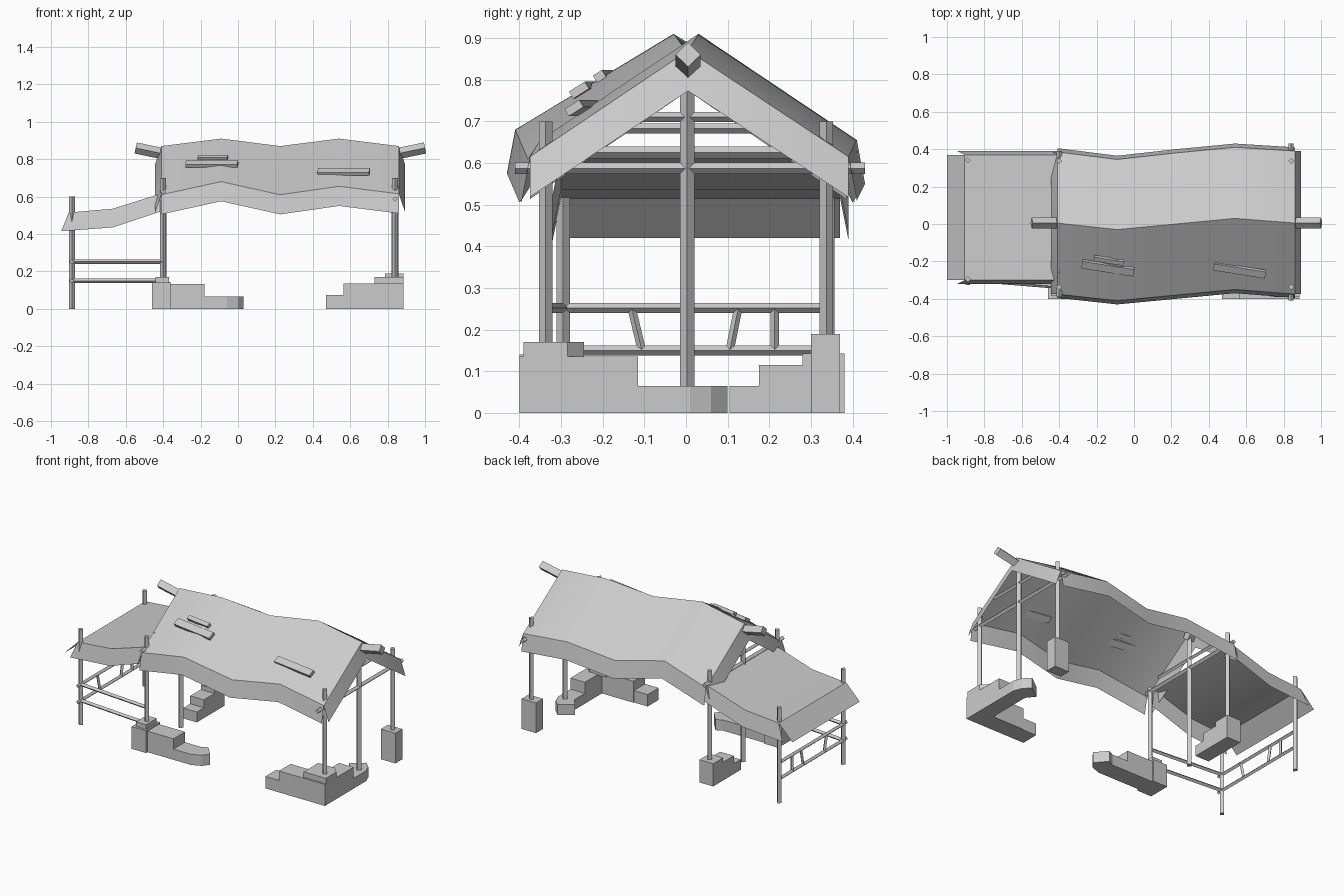
import bpy, bmesh, math
from mathutils import Vector, Euler

cube = bpy.data.objects.get("Cube")
if cube:
    bpy.data.objects.remove(cube, do_unlink=True)

grey = bpy.data.materials.new("weathered grey")
grey.use_nodes = True
colour = (0.6, 0.6, 0.6, 1)
grey.diffuse_color = colour
grey.node_tree.nodes["Principled BSDF"].inputs["Base Color"].default_value = colour


def finish(name, bm, smooth=False):
    bmesh.ops.recalc_face_normals(bm, faces=bm.faces[:])
    mesh = bpy.data.meshes.new(name)
    bm.to_mesh(mesh)
    bm.free()
    mesh.materials.append(grey)
    obj = bpy.data.objects.new(name, mesh)
    bpy.context.collection.objects.link(obj)
    if smooth:
        bpy.ops.object.select_all(action="DESELECT")
        obj.select_set(True)
        bpy.context.view_layer.objects.active = obj
        bpy.ops.object.shade_smooth_by_angle(angle=math.radians(30))
    return obj


def strips(name, rows_list):
    """Sheets made by bridging neighbouring rows of points."""
    bm = bmesh.new()
    for rows in rows_list:
        grid = [[bm.verts.new(p) for p in row] for row in rows]
        for a, b in zip(grid, grid[1:]):
            for i in range(len(a) - 1):
                bm.faces.new((a[i], a[i + 1], b[i + 1], b[i]))
    bmesh.ops.remove_doubles(bm, verts=bm.verts[:], dist=0.0005)
    return finish(name, bm, smooth=True)


def pole(name, start, end, radius=0.016):
    """Four-sided timber between two points."""
    a, b = Vector(start), Vector(end)
    bm = bmesh.new()
    bmesh.ops.create_cone(bm, cap_ends=True, segments=4, radius1=radius,
                          radius2=radius, depth=(b - a).length)
    obj = finish(name, bm)
    obj.location = (a + b) / 2
    obj.rotation_euler = (b - a).to_track_quat("Z", "Y").to_euler()


def prism(name, outline, top, bottom=0):
    """Stone block extruded from a footprint."""
    bm = bmesh.new()
    face = bm.faces.new([bm.verts.new((x, y, bottom)) for x, y in outline])
    side = bmesh.ops.extrude_face_region(bm, geom=[face])["geom"]
    for v in side:
        if isinstance(v, bmesh.types.BMVert):
            v.co.z = top
    finish(name, bm)


def block(name, x0, x1, y0, y1, top, bottom=0):
    prism(name, [(x0, y0), (x1, y0), (x1, y1), (x0, y1)], top, bottom)


# Main roof: wavy ridge and eaves with hanging eave and gable flaps
xs = [-0.41, -0.09, 0.225, 0.54, 0.86]
ridge = list(zip(xs, [0.005, -0.03, 0, 0.03, 0.005], [0.87, 0.91, 0.87, 0.91, 0.87]))
eave_z = [0.61, 0.68, 0.61, 0.655, 0.615]
front = list(zip(xs, [-0.375, -0.41, -0.38, -0.35, -0.375], eave_z))
back = list(zip(xs, [0.385, 0.345, 0.38, 0.41, 0.39], eave_z))


def shifted(row, dx, dy, dz):
    return [(x + dx, y + dy, z + dz) for x, y, z in row]


roof = [[shifted(front, 0, -0.02, -0.105), front, ridge, back,
         shifted(back, 0, 0.02, -0.105)]]
for end, out in ((0, -0.033), (-1, 0.033)):
    edge = [front[end], ridge[end], back[end]]
    roof.append([edge, shifted(edge, out, 0, -0.097)])
strips("main_roof", roof)

# Lean-to roof with side flaps
profile = [(-0.40, 0.62), (-0.67, 0.535), (-0.905, 0.515), (-1.0, 0.42)]
low = [(-0.40, 0.525), (-0.67, 0.435), (-0.945, 0.415)]
lean = [[[(x, y, z) for x, z in profile] for y in (-0.30, 0.37)]]
for y, out in ((-0.30, -0.02), (0.37, 0.02)):
    lean.append([[(x, y, z) for x, z in profile[:3]],
                 [(x, y + out, z) for x, z in low]])
strips("lean_to_roof", lean)

# Ridge beam ends
pole("ridge_beam_left", (-0.547, 0.005, 0.86), (-0.38, 0.005, 0.825), 0.03)
pole("ridge_beam_right", (1.0, 0.005, 0.86), (0.83, 0.005, 0.825), 0.03)

# Loose planks lodged in the front slope
for x, y, z, length, width in ((-0.14, -0.235, 0.775, 0.28, 0.045),
                               (-0.135, -0.195, 0.808, 0.16, 0.026),
                               (0.565, -0.247, 0.732, 0.28, 0.042)):
    bm = bmesh.new()
    bmesh.ops.create_cube(bm, size=1)
    for v in bm.verts:
        v.co = (v.co.x * length, v.co.y * width, v.co.z * 0.02)
    plank = finish("roof_plank", bm)
    plank.location = (x, y, z)
    plank.rotation_euler = Euler((math.radians(32), 0, math.radians(-9)))

# Main posts, gable poles and cross beams
for x in (-0.40, 0.84):
    for y in (-0.337, 0.337):
        pole("main_post", (x, y, 0.1), (x, y, 0.70))
    pole("gable_pole", (x, 0.003, 0 if x < 0 else 0.05), (x, 0.003, 0.85), 0.018)
pole("tie_beam_right", (0.84, -0.41, 0.587), (0.84, 0.43, 0.587), 0.014)
pole("tie_beam_left", (-0.40, -0.39, 0.625), (-0.40, 0.39, 0.625), 0.014)
pole("collar_beam_right", (0.84, -0.21, 0.71), (0.84, 0.21, 0.71), 0.012)
pole("collar_beam_left", (-0.40, -0.26, 0.683), (-0.40, 0.26, 0.683), 0.012)

# Lean-to posts and railing
for y in (-0.295, 0.34):
    pole("lean_to_post", (-0.888, y, 0), (-0.888, y, 0.60))
for z in (0.252, 0.15):
    pole("end_rail", (-0.888, -0.325, z), (-0.888, 0.34, z), 0.012)
    pole("front_rail", (-0.89, -0.295, z), (-0.40, -0.335, z), 0.012)
for top_y, low_y in ((-0.13, -0.106), (0.125, 0.105), (0.213, 0.213)):
    pole("rail_slat", (-0.888, top_y, 0.25), (-0.888, low_y, 0.15), 0.01)

# Right front footing: corner with two stepped arms
prism("right_footing", [(0.885, -0.40), (0.885, -0.115), (0.785, -0.115),
                        (0.785, -0.285), (0.565, -0.285), (0.565, -0.40)], 0.135)
block("right_footing_front_step", 0.47, 0.565, -0.40, -0.29, 0.075)
prism("right_footing_side_step", [(0.885, -0.115), (0.885, 0.01), (0.865, 0.06),
                                  (0.825, 0.10), (0.745, 0.04), (0.785, -0.01),
                                  (0.785, -0.115)], 0.065)
prism("right_footing_cap", [(0.73, -0.39), (0.885, -0.39), (0.885, -0.285),
                            (0.845, -0.245), (0.73, -0.245)], 0.17, 0.13)
block("right_back_block", 0.785, 0.885, 0.30, 0.37, 0.19)

# Left front footing with a curved low arm
block("left_footing", -0.46, -0.36, -0.40, -0.26, 0.14)
block("left_footing_arm", -0.36, -0.18, -0.385, -0.27, 0.132)
prism("left_footing_step", [(-0.18, -0.385), (-0.06, -0.385), (0.0, -0.36),
                            (0.03, -0.32), (-0.03, -0.25), (-0.07, -0.27),
                            (-0.18, -0.27)], 0.067)
block("left_footing_cap", -0.44, -0.37, -0.385, -0.28, 0.17, 0.13)

# Left back footing, stepping down towards the middle
block("left_back_footing", -0.455, -0.36, 0.28, 0.38, 0.143)
block("left_back_middle_step", -0.455, -0.36, 0.175, 0.28, 0.115)
block("left_back_low_step", -0.455, -0.36, 0.105, 0.175, 0.065)
